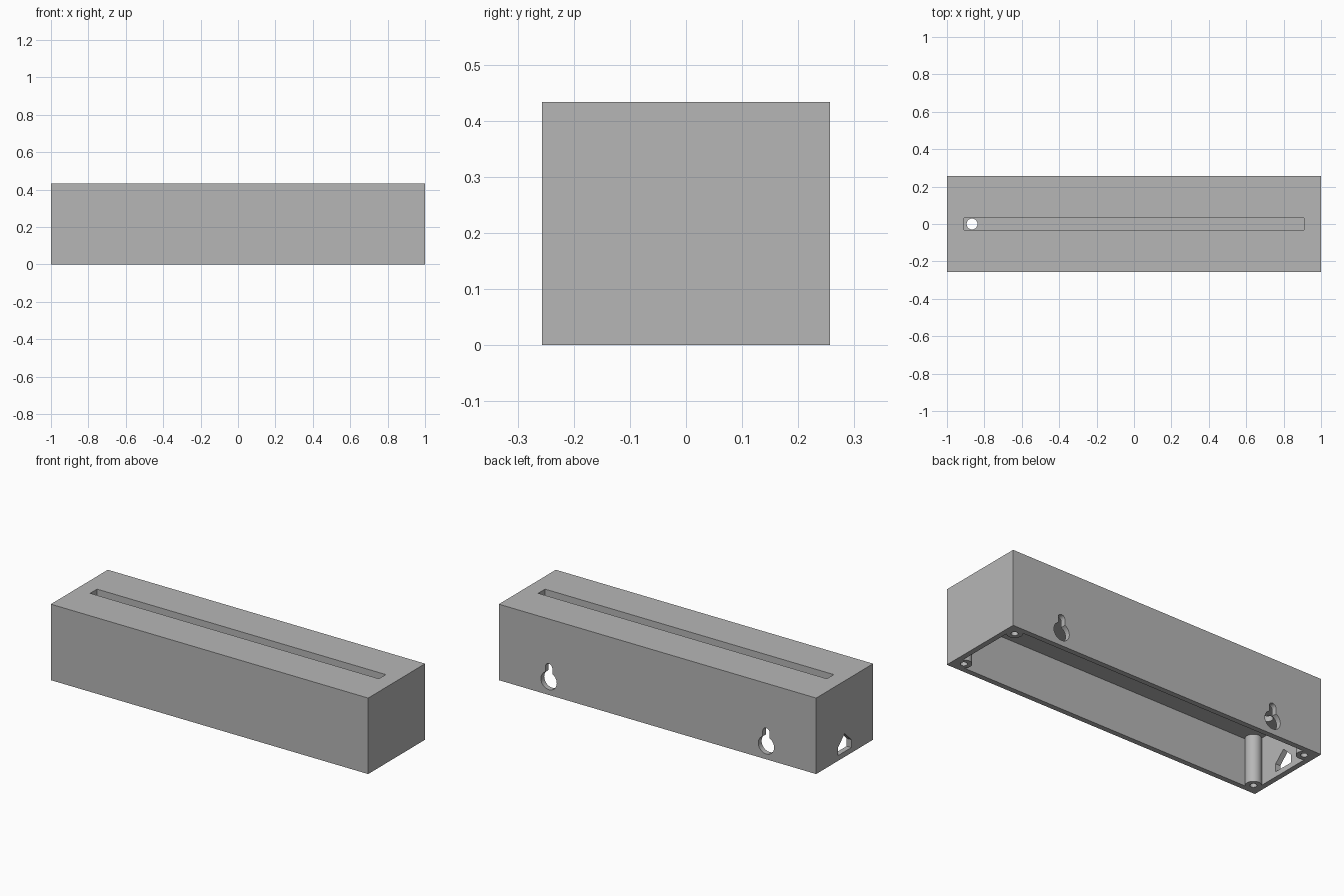
import bpy
import bmesh
import math
from mathutils import Matrix, Vector

W, D, H = 2.0, 0.513, 0.433      # outer size
WALL = 0.03
CEILING = 0.27                   # top of the hollow underside
POST = 0.06                      # post centre, measured from the outer corner

cube = bpy.data.objects.get("Cube")
if cube:
    bpy.data.objects.remove(cube, do_unlink=True)

grey = bpy.data.materials.new("matte grey")
grey.use_nodes = True
colour = (0.47, 0.47, 0.47, 1)
grey.diffuse_color = colour
grey.node_tree.nodes["Principled BSDF"].inputs["Base Color"].default_value = colour


def finish(name, bm):
    bmesh.ops.recalc_face_normals(bm, faces=bm.faces)
    mesh = bpy.data.meshes.new(name)
    bm.to_mesh(mesh)
    bm.free()
    mesh.materials.append(grey)
    obj = bpy.data.objects.new(name, mesh)
    bpy.context.collection.objects.link(obj)
    return obj


def box(name, lo, hi):
    lo, hi = Vector(lo), Vector(hi)
    bm = bmesh.new()
    place = Matrix.Translation((lo + hi) / 2) @ Matrix.Diagonal((hi - lo).to_4d())
    bmesh.ops.create_cube(bm, size=1, matrix=place)
    return finish(name, bm)


def cylinder(name, x, y, z0, z1, radius):
    bm = bmesh.new()
    bmesh.ops.create_cone(bm, cap_ends=True, segments=32, radius1=radius, radius2=radius,
                          depth=z1 - z0, matrix=Matrix.Translation((x, y, (z0 + z1) / 2)))
    return finish(name, bm)


def prism(name, outline, push):
    """Extrude a flat outline along a vector."""
    bm = bmesh.new()
    face = bm.faces.new([bm.verts.new(p) for p in outline])
    out = bmesh.ops.extrude_face_region(bm, geom=[face])
    verts = [v for v in out["geom"] if isinstance(v, bmesh.types.BMVert)]
    bmesh.ops.translate(bm, verts=verts, vec=push)
    return finish(name, bm)


def cut(obj, cutter):
    cutter.hide_render = True
    mod = obj.modifiers.new("cut", "BOOLEAN")
    mod.operation = "DIFFERENCE"
    mod.solver = "EXACT"
    mod.object = cutter
    bpy.context.view_layer.objects.active = obj
    bpy.ops.object.modifier_apply(modifier=mod.name)
    bpy.data.objects.remove(cutter, do_unlink=True)


def smooth(obj):
    bpy.ops.object.select_all(action="DESELECT")
    obj.select_set(True)
    bpy.context.view_layer.objects.active = obj
    bpy.ops.object.shade_smooth_by_angle(angle=math.radians(30))


def keyhole(x):
    """Round opening with a narrow rounded slot above it."""
    big, small, low, high = 0.05, 0.022, 0.08, 0.156
    neck = math.asin(small / big)
    points = []
    for i in range(25):          # large circle, open at the top
        a = math.pi / 2 + neck + (math.tau - 2 * neck) * i / 24
        points.append((x + big * math.cos(a), D / 2 - 0.06, low + big * math.sin(a)))
    for i in range(13):          # rounded slot end
        a = math.pi * i / 12
        points.append((x + small * math.cos(a), D / 2 - 0.06, high + small * math.sin(a)))
    return prism("keyhole_cutter", points, (0, 0.1, 0))


# Hollow housing, open underneath
housing = box("housing", (-W / 2, -D / 2, 0), (W / 2, D / 2, H))
cut(housing, box("cavity_cutter", (-W / 2 + WALL, -D / 2 + WALL, -0.1),
                 (W / 2 - WALL, D / 2 - WALL, CEILING)))

# Long slot in the top, with a wire hole at one end
cut(housing, box("slot_cutter", (-0.91, -0.031, CEILING + WALL), (0.91, 0.031, H + 0.1)))
cut(housing, cylinder("wire_hole_cutter", -0.866, 0, CEILING - 0.05, H - 0.05, 0.029))

# Hanging keyholes in the back
for x in (-0.685, 0.685):
    cut(housing, keyhole(x))

# Gabled cable opening in one end
gable = [(-0.06, 0.03), (0.06, 0.03), (0.06, 0.075), (0, 0.133), (-0.06, 0.075)]
cut(housing, prism("cable_cutter", [(-W / 2 - 0.05, y, z) for y, z in gable], (0.1, 0, 0)))
smooth(housing)

# Screw posts in the four inner corners
for sx, side in ((-1, "right"), (1, "left")):
    for sy, end in ((-1, "front"), (1, "back")):
        x, y = sx * (W / 2 - POST), sy * (D / 2 - POST)
        post = cylinder(f"screw_post_{end}_{side}", x, y, 0, CEILING + 0.005, 0.042)
        cut(post, cylinder("screw_hole_cutter", x, y, -0.05, 0.2, 0.018))
        smooth(post)
